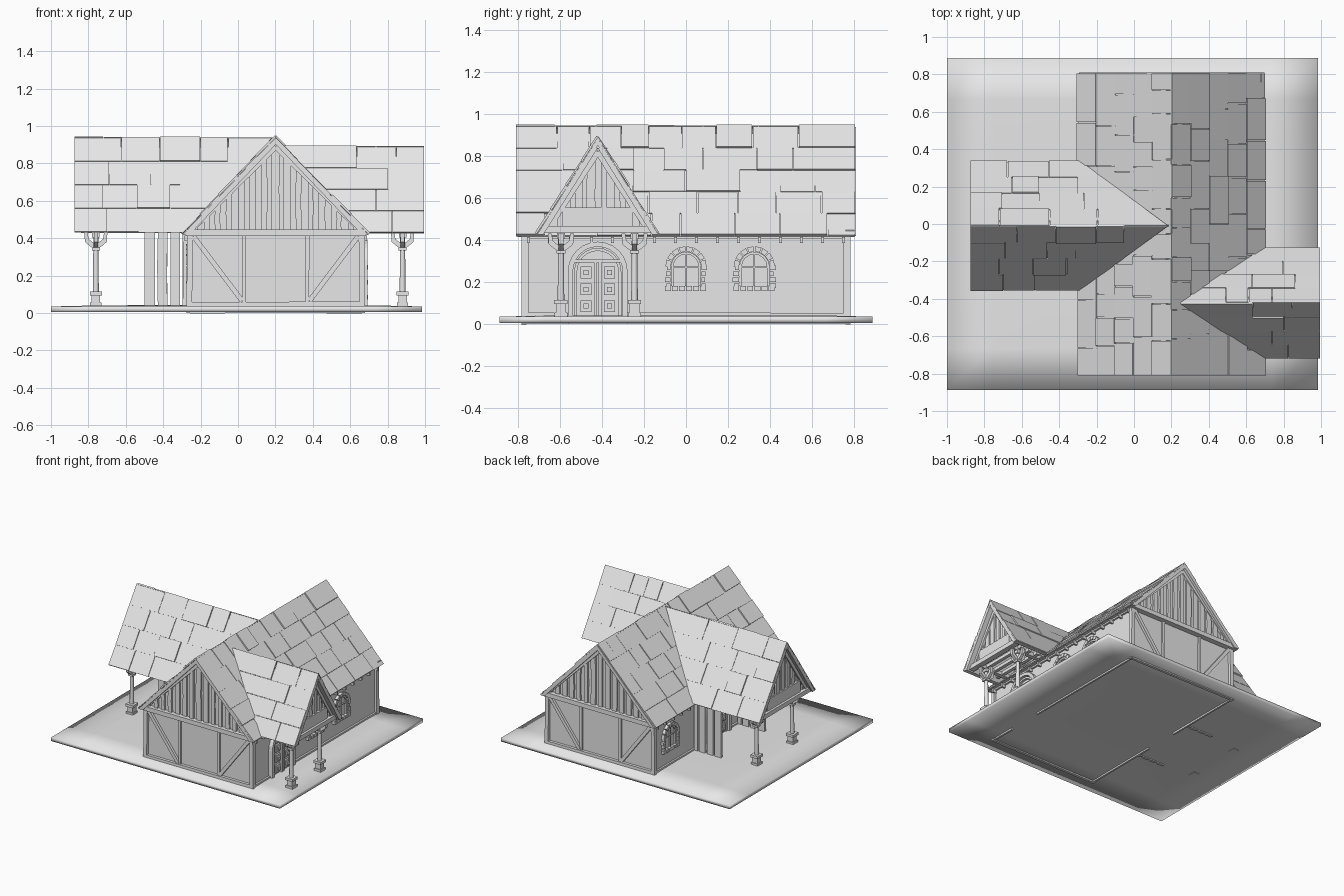
import bpy, bmesh, math, random
from mathutils import Matrix, Vector

random.seed(11)
cube = bpy.data.objects.get("Cube")
if cube:
    bpy.data.objects.remove(cube)

clay = bpy.data.materials.new("pale_grey")
clay.use_nodes = True
clay.diffuse_color = (0.8, 0.8, 0.8, 1)
clay.node_tree.nodes["Principled BSDF"].inputs["Base Color"].default_value = (0.8, 0.8, 0.8, 1)


def finish(bm, name, place=None, smooth=None):
    if place:
        bmesh.ops.transform(bm, matrix=place, verts=bm.verts)
    bmesh.ops.recalc_face_normals(bm, faces=bm.faces)
    me = bpy.data.meshes.new(name)
    bm.to_mesh(me)
    bm.free()
    me.materials.append(clay)
    if smooth:
        me.shade_smooth()
        me.set_sharp_from_angle(angle=math.radians(smooth))
    ob = bpy.data.objects.new(name, me)
    bpy.context.collection.objects.link(ob)


def prism(bm, pts, vec):
    a = [bm.verts.new(p) for p in pts]
    b = [bm.verts.new(Vector(p) + Vector(vec)) for p in pts]
    bm.faces.new(a)
    bm.faces.new(b[::-1])
    for i in range(len(a)):
        j = (i + 1) % len(a)
        bm.faces.new((a[i], b[i], b[j], a[j]))


def box(bm, x0, x1, y0, y1, z0, z1):
    prism(bm, [(x0, y0, z0), (x1, y0, z0), (x1, y1, z0), (x0, y1, z0)], (0, 0, z1 - z0))


def flat(bm, xz, out, back=0.0):
    """Plate in a wall's local frame: outward is -y."""
    prism(bm, [(x, back, z) for x, z in xz], (0, -out - back, 0))


def strut(bm, a, b, w, out):
    """Timber lying on the wall from a to b, given as (x, z)."""
    a, b = Vector(a), Vector(b)
    d = (b - a).normalized()
    n = Vector((-d.y, d.x)) * w / 2
    flat(bm, [a + n, b + n, b - n, a - n], out)


def arch(bm, cz, r0, r1, out, n, gap=0.0):
    step = math.pi / n
    for i in range(n):
        t0, t1 = i * step + gap, (i + 1) * step - gap
        flat(bm, [(r * math.cos(t), cz + r * math.sin(t))
                  for r, t in ((r0, t0), (r1, t0), (r1, t1), (r0, t1))], out)


def facing(x, y, degrees):
    return Matrix.Translation((x, y, 0)) @ Matrix.Rotation(math.radians(degrees), 4, "Z")


# Ground slab, gently raised towards the house, with soft edges
bm = bmesh.new()
bmesh.ops.create_grid(bm, x_segments=8, y_segments=8, size=1)
for v in bm.verts:
    rise = min(1, (1 - max(abs(v.co.x), abs(v.co.y))) / 0.3)
    v.co = (v.co.x * 0.992 - 0.008, v.co.y * 0.887, 0.006 + 0.007 * rise)
ext = bmesh.ops.extrude_face_region(bm, geom=bm.faces[:], use_keep_orig=True)
for v in ext["geom"]:
    if isinstance(v, bmesh.types.BMVert):
        v.co.z += 0.029
finish(bm, "ground", smooth=180)

# House body
RIDGE_X, EAVE_Z = 0.2, 0.42
bm = bmesh.new()
prism(bm, [(-0.255, -0.76, 0.03), (0.66, -0.76, 0.03), (0.66, -0.76, EAVE_Z),
           (RIDGE_X, -0.76, 0.88), (-0.255, -0.76, EAVE_Z)], (0, 1.52, 0))
finish(bm, "house_walls")


# Roofs: a slab cut level at the eaves, with courses of uneven, slightly tilted tiles
def slope(bm, start, along, down, rows, top_len, eave_len):
    P, A, D = Vector(start), Vector(along), Vector(down)
    N = A.cross(D).normalized()
    if N.z < 0:
        N = -N
    at = lambda u, v: P + A * u + D * v
    length = lambda v: top_len + (eave_len - top_len) * v
    run = Vector((D.x, D.y, 0))
    thick = 0.03
    t = thick / run.length
    prism(bm, [at(0, t), at(length(t), t), at(eave_len, 1), at(0, 1)], -run * t)
    for r in range(rows):
        v0, v1 = (r / rows if r else -0.01), (r + 1) / rows
        e0, e1 = length(v0), length(v1)
        u, last = 0.0, False
        while not last:
            w = u + random.uniform(0.12, 0.27)
            last = w > e1 - 0.08
            a, b = (e0, e1) if last else (w - 0.004, w - 0.004)
            lift = random.choice((0.003, 0.005, 0.007, 0.011))
            tilt = N * random.choice((0.001, 0.003))
            prism(bm, [at(u, v0), at(a, v0), at(b, v1 - 0.003) + tilt, at(u, v1 - 0.003) + tilt],
                  N * lift)
            u = w


def roof(name, start, along, side, run, rise, rows, top_len, eave_len):
    bm = bmesh.new()
    for s in (-1, 1):
        slope(bm, start, along, Vector(side) * run * s - Vector((0, 0, rise)), rows, top_len, eave_len)
    finish(bm, name)


roof("main_roof", (RIDGE_X, -0.81, 0.937), (0, 1, 0), (1, 0, 0), 0.498, 0.52, 5, 1.615, 1.615)
roof("right_wing_roof", (-0.873, -0.01, 0.933), (1, 0, 0), (0, 1, 0), 0.342, 0.503, 4, 1.053, 0.583)
roof("left_porch_roof", (0.994, -0.42, 0.885), (-1, 0, 0), (0, 1, 0), 0.289, 0.46, 4, 0.744, 0.304)


# Gables: planked triangle, rafters, tie beam and outer verge boards
def gable(name, place, half, z0, z1, planks, verge, overhang, panel):
    bm = bmesh.new()
    k = (z1 - z0) / half
    flat(bm, [(-half, z0), (half, z0), (0, z1)], 0.004, 0.02)
    pitch = 2 * half / planks
    top = lambda q: max(z0 + 0.01, z1 - abs(q) * k - 0.01)
    for i in range(planks):
        x = -half + (i + 0.5) * pitch
        w = pitch * random.uniform(0.22, 0.36)
        mid = (z0 + top(x)) / 2
        bend = random.uniform(-0.005, 0.005)
        flat(bm, [(x - w, z0), (x + w, z0), (x + w + bend, mid), (x + w, top(x + w)),
                  (x - w, top(x - w)), (x - w + bend, mid)], random.uniform(0.014, 0.02))
    for s in (-1, 1):
        strut(bm, (s * half, z0), (0, z1 - 0.01), 0.03, 0.026)
        inset = 0.036 * verge[0] / (verge[2] - verge[1])
        prism(bm, [(s * verge[0], -overhang, verge[1]), (0, -overhang, verge[2]),
                   (0, -overhang, verge[2] - 0.036),
                   (s * (verge[0] - inset), -overhang, verge[1])], (0, 0.02, 0))
    strut(bm, (-half - 0.015, z0), (half + 0.015, z0), 0.034, 0.042)
    if panel:
        strut(bm, (-half * 0.7, z0 + 0.06), (half * 0.7, z0 + 0.06), 0.09, 0.024)
    finish(bm, name, place)


ENDS = (("front", facing(RIDGE_X + 0.002, -0.76, 0)), ("back", facing(RIDGE_X + 0.002, 0.76, 180)))
for label, place in ENDS:
    gable(label + "_gable", place, 0.465, 0.43, 0.9, 15, (0.496, 0.418, 0.937), 0.05, False)
gable("right_wing_gable", facing(-0.82, -0.01, -90), 0.29, 0.45, 0.88, 9, (0.341, 0.431, 0.933), 0.05, True)
gable("left_porch_gable", facing(0.93, -0.42, 90), 0.24, 0.45, 0.83, 8, (0.288, 0.425, 0.885), 0.06, True)

# Timber framing on the end walls
for label, place in ENDS:
    bm = bmesh.new()
    for s in (-1, 1):
        strut(bm, (s * 0.463, 0), (s * 0.458, 0.43), 0.03, 0.022)
        strut(bm, (s * 0.168, 0.06), (s * 0.17, 0.42), 0.02, 0.014)
        strut(bm, (s * 0.44, 0.41), (s * 0.18, 0.065), 0.026, 0.02)
    strut(bm, (-0.46, 0.028), (0.46, 0.032), 0.06, 0.022)
    finish(bm, label + "_timber_frame", place)

# Framing and rafter ends on the long walls
SIDES = (("left", facing(0.66, 0, 90)), ("right", facing(-0.255, 0, -90)))
for label, place in SIDES:
    bm = bmesh.new()
    for s in (-1, 1):
        strut(bm, (s * 0.765, 0), (s * 0.765, 0.42), 0.03, 0.018)
    door_x = -0.42 if label == "left" else 0.01
    for a, b in ((-0.76, door_x - 0.14), (door_x + 0.14, 0.76)):
        strut(bm, (a, 0.028), (b, 0.026), 0.054, 0.014)
    strut(bm, (-0.77, 0.415), (0.77, 0.415), 0.02, 0.014)
    for i in range(16):
        x = -0.75 + i * 0.1
        box(bm, x - 0.007, x + 0.007, -0.03, 0, 0.385, 0.415)
    finish(bm, label + "_wall_timbers", place)


# Arched windows with stone surrounds
def window(name, place):
    bm = bmesh.new()
    for s in (-1, 1):
        for i in range(4):
            z = 0.172 + i * 0.028
            x = s * random.uniform(0.09, 0.104)
            flat(bm, [(s * 0.073, z), (x, z), (x, z + 0.022), (s * 0.073, z + 0.022)], 0.022)
        strut(bm, (s * 0.066, 0.18), (s * 0.066, 0.28), 0.012, 0.012)
    for i in range(6):
        x = -0.1 + i * 0.0335
        flat(bm, [(x, 0.157), (x + 0.028, 0.157), (x + 0.028, 0.18), (x, 0.18)], 0.024)
    arch(bm, 0.272, 0.073, 0.098, 0.022, 8, 0.03)
    arch(bm, 0.272, 0.06, 0.072, 0.012, 8)
    strut(bm, (0, 0.18), (0, 0.34), 0.008, 0.009)
    strut(bm, (-0.066, 0.27), (0.066, 0.27), 0.008, 0.008)
    finish(bm, name, place)


for i, y in enumerate((0.0, 0.325)):
    window("left_window_%d" % i, facing(0.66, y, 90))
for i, y in enumerate((0.57, -0.57)):
    window("right_window_%d" % i, facing(-0.255, y, -90))


# Panelled double doors under round arches
def door(name, place):
    bm = bmesh.new()
    arch(bm, 0.25, 0.118, 0.142, 0.032, 12)
    arch(bm, 0.25, 0.098, 0.112, 0.018, 12)
    strut(bm, (-0.11, 0.3), (0.11, 0.3), 0.014, 0.026)
    for s in (-1, 1):
        strut(bm, (s * 0.13, 0.02), (s * 0.13, 0.25), 0.024, 0.032)
        strut(bm, (s * 0.105, 0.02), (s * 0.105, 0.25), 0.014, 0.018)
        strut(bm, (s * 0.051, 0.036), (s * 0.051, 0.295), 0.094, 0.01)
        strut(bm, (s * 0.01, 0.036), (s * 0.01, 0.295), 0.014, 0.026)
        for z in (0.085, 0.165, 0.245):
            strut(bm, (s * 0.055, z - 0.028), (s * 0.055, z + 0.028), 0.052, 0.022)
            strut(bm, (s * 0.055, z - 0.012), (s * 0.055, z + 0.012), 0.024, 0.034)
    finish(bm, name, place)


door("left_door", facing(0.66, -0.42, 90))
door("right_door", facing(-0.255, -0.01, -90))


# Porch posts with stepped bases and bracketed capitals
def post(name, x, y):
    bm = bmesh.new()
    for r, z0, z1 in ((0.03, 0.01, 0.055), (0.023, 0.055, 0.095), (0.032, 0.095, 0.115),
                      (0.021, 0.335, 0.35), (0.02, 0.405, 0.43)):
        box(bm, -r, r, -r, r, z0, z1)
    shaft = Matrix.Translation((0, 0, 0.26))
    bmesh.ops.create_cone(bm, segments=12, radius1=0.016, radius2=0.013, depth=0.3,
                          cap_ends=True, matrix=shaft)
    arm = [(0.012, 0.345), (0.035, 0.36), (0.058, 0.38), (0.062, 0.43),
           (0.044, 0.43), (0.038, 0.395), (0.012, 0.375)]
    for k in range(4):
        turn = Matrix.Rotation(k * math.pi / 2, 3, "Z")
        prism(bm, [turn @ Vector((r, -0.011, z)) for r, z in arm], turn @ Vector((0, 0.022, 0)))
    finish(bm, name, Matrix.Translation((x, y, 0)), smooth=35)


# Porch framing: posts, plates and ceiling joists
for label, x, yc, half, wall, outer, joists in (
        ("right_wing", -0.76, -0.01, 0.22, -0.255, -0.84, 5),
        ("left_porch", 0.88, -0.42, 0.175, 0.66, 0.95, 3)):
    bm = bmesh.new()
    lo, hi = min(wall, outer), max(wall, outer)
    for s in (-1, 1):
        y = yc + s * half
        post("%s_post_%s" % (label, "back" if s > 0 else "front"), x, y)
        box(bm, lo, hi, y - 0.016, y + 0.016, 0.428, 0.458)
    for i in range(joists):
        jx = x + (wall - x) * i / joists
        box(bm, jx - 0.013, jx + 0.013, yc - half - 0.05, yc + half + 0.05, 0.436, 0.462)
    finish(bm, label + "_beams")

# Plank screens beside the sheltered doorway
for label, y in (("front", -0.28), ("back", 0.26)):
    bm = bmesh.new()
    for x, w in ((-0.472, 0.027), (-0.402, 0.026), (-0.335, 0.025), (-0.28, 0.016)):
        b = random.uniform(-0.006, 0.006)
        prism(bm, [(x - w, y, 0.005), (x + w, y, 0.005), (x + w + b, y, 0.2), (x + w, y, 0.44),
                   (x - w, y, 0.44), (x - w + b, y, 0.25)], (0, 0.02, 0))
    finish(bm, label + "_plank_screen")
